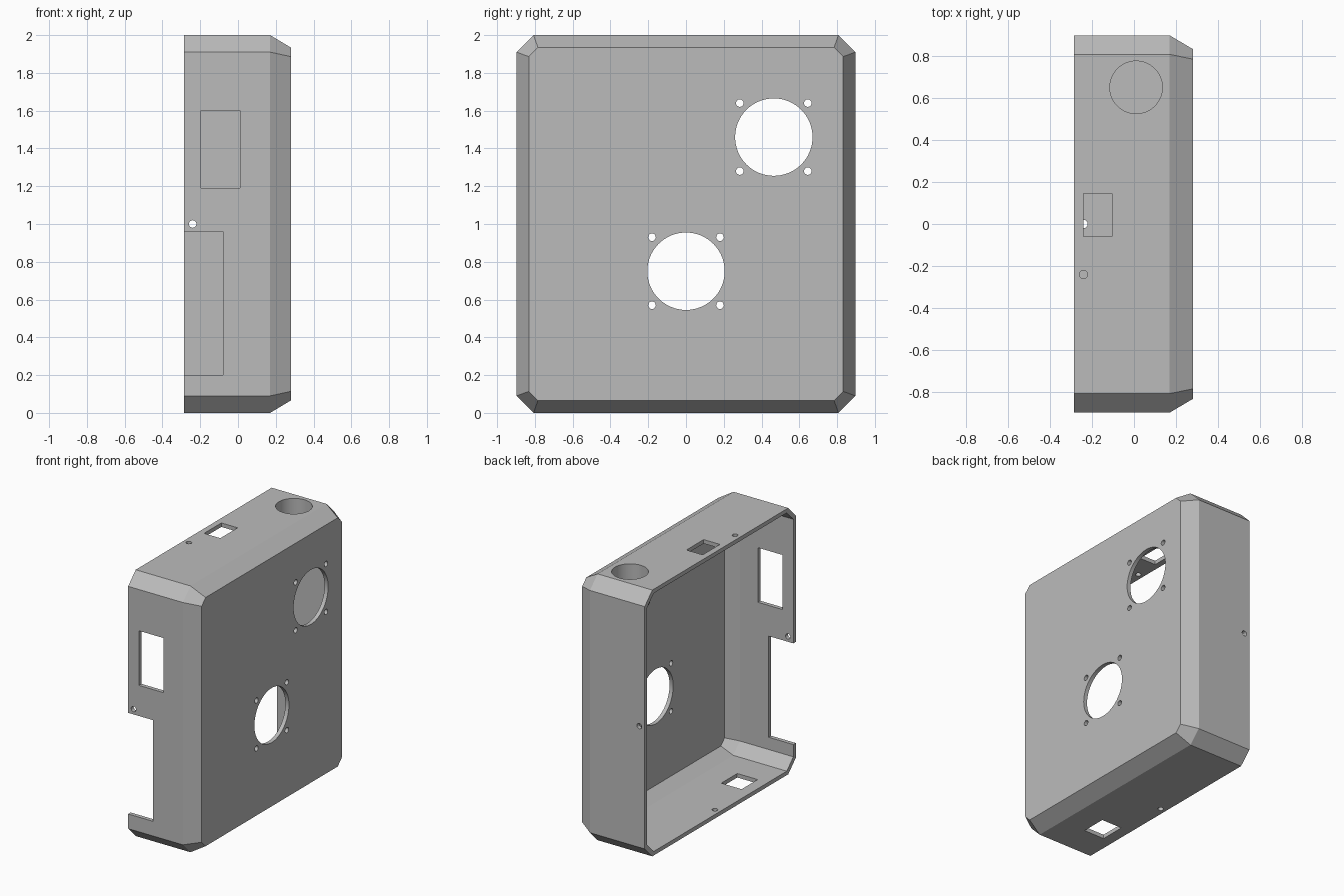
import bpy, bmesh
from math import pi
from mathutils import Matrix, Vector

cube = bpy.data.objects.get("Cube")
if cube:
    bpy.data.objects.remove(cube, do_unlink=True)

grey = bpy.data.materials.new("plain grey")
grey.use_nodes = True
colour = (0.5, 0.5, 0.5, 1)
grey.diffuse_color = colour
grey.node_tree.nodes["Principled BSDF"].inputs["Base Color"].default_value = colour

BACK, BEND, FACE = -0.285, 0.17, 0.28   # open rim, start of slope, face plate
WALL = 0.03


def make_object(name, bm):
    bmesh.ops.recalc_face_normals(bm, faces=bm.faces)
    mesh = bpy.data.meshes.new(name)
    bm.to_mesh(mesh)
    bm.free()
    mesh.materials.append(grey)
    obj = bpy.data.objects.new(name, mesh)
    bpy.context.collection.objects.link(obj)
    return obj


def ring(bm, x, half_y, half_z, cut):
    """Rectangle with clipped corners, standing across x."""
    pts = []
    for sy, sz in ((1, 1), (-1, 1), (-1, -1), (1, -1)):
        pair = [(sy * half_y, sz * (half_z - cut)), (sy * (half_y - cut), sz * half_z)]
        pts += pair if sy * sz > 0 else pair[::-1]
    return [bm.verts.new((x, y, z + 1)) for y, z in pts]


def box(bm, lo, hi):
    lo, hi = Vector(lo), Vector(hi)
    m = Matrix.Translation((lo + hi) / 2) @ Matrix.Diagonal((*(hi - lo), 1))
    bmesh.ops.create_cube(bm, size=1, matrix=m)


def drill(bm, centre, radius, axis, segments, depth=0.2):
    turn = {"x": Matrix.Rotation(pi / 2, 4, "Y"),
            "y": Matrix.Rotation(pi / 2, 4, "X"), "z": Matrix()}[axis]
    bmesh.ops.create_cone(bm, cap_ends=True, segments=segments, radius1=radius,
                          radius2=radius, depth=depth,
                          matrix=Matrix.Translation(centre) @ turn)


# Hollow shell, open at the rear rim and sloped toward the face plate
bm = bmesh.new()
rings = [ring(bm, FACE, 0.832, 0.934, 0.048),
         ring(bm, BEND, 0.897, 1.0, 0.09),
         ring(bm, BACK, 0.897, 1.0, 0.09),
         ring(bm, BACK, 0.897 - WALL, 1 - WALL, 0.078),
         ring(bm, BEND - 0.01, 0.897 - WALL, 1 - WALL, 0.078),
         ring(bm, FACE - WALL, 0.815, 0.917, 0.044)]
for a, b in zip(rings, rings[1:]):
    for i in range(8):
        j = (i + 1) % 8
        bm.faces.new((a[i], a[j], b[j], b[i]))
bm.faces.new(rings[0])
bm.faces.new(rings[-1])
shell = make_object("enclosure_shell", bm)

# Cutters for all the openings
bm = bmesh.new()
for y, z in ((0, 0.75), (0.465, 1.46)):                    # face plate openings
    drill(bm, (FACE, y, z), 0.205, "x", 64)
    for sy in (-1, 1):
        for sz in (-1, 1):
            drill(bm, (FACE, y + sy * 0.18, z + sz * 0.18), 0.02, "x", 20)
for y in (-0.9, 0.9):                                      # side screw holes
    drill(bm, (-0.24, y, 1), 0.02, "y", 20)
drill(bm, (-0.24, -0.24, 2), 0.02, "z", 20)                # top screw hole
drill(bm, (-0.24, 0, 0), 0.02, "z", 20)                    # bottom screw hole
drill(bm, (0.01, 0.65, 2), 0.125, "z", 64)                 # round top opening
box(bm, (-0.24, -0.06, 1.9), (-0.105, 0.145, 2.1))         # top window
box(bm, (-0.2, -0.565, -0.1), (-0.03, -0.375, 0.1))        # bottom window
box(bm, (-0.195, -1, 1.19), (0.01, -0.8, 1.6))             # front window
box(bm, (-0.4, -1, 0.2), (-0.08, -0.8, 0.96))              # front notch
cutters = make_object("opening_cutters", bm)
cutters.hide_render = True

cut = shell.modifiers.new("openings", "BOOLEAN")
cut.operation = "DIFFERENCE"
cut.solver = "EXACT"
cut.object = cutters
bpy.context.view_layer.objects.active = shell
bpy.ops.object.modifier_apply(modifier=cut.name)
bpy.data.objects.remove(cutters, do_unlink=True)

# Sleeve hanging below the round top opening
bm = bmesh.new()
profile = [(0.125, 1.97), (0.125, 1.77), (0.135, 1.77), (0.135, 1.97)]
verts = [bm.verts.new((0.01 + r, 0.65, z)) for r, z in profile]
edges = [bm.edges.new((verts[i], verts[(i + 1) % 4])) for i in range(4)]
bmesh.ops.spin(bm, geom=verts + edges, cent=(0.01, 0.65, 0), axis=(0, 0, 1),
               angle=2 * pi, steps=64)
bmesh.ops.remove_doubles(bm, verts=bm.verts, dist=0.0005)
sleeve = make_object("button_sleeve", bm)

for obj in (shell, sleeve):
    bpy.ops.object.select_all(action="DESELECT")
    obj.select_set(True)
    bpy.context.view_layer.objects.active = obj
    bpy.ops.object.shade_smooth_by_angle(angle=0.45)
